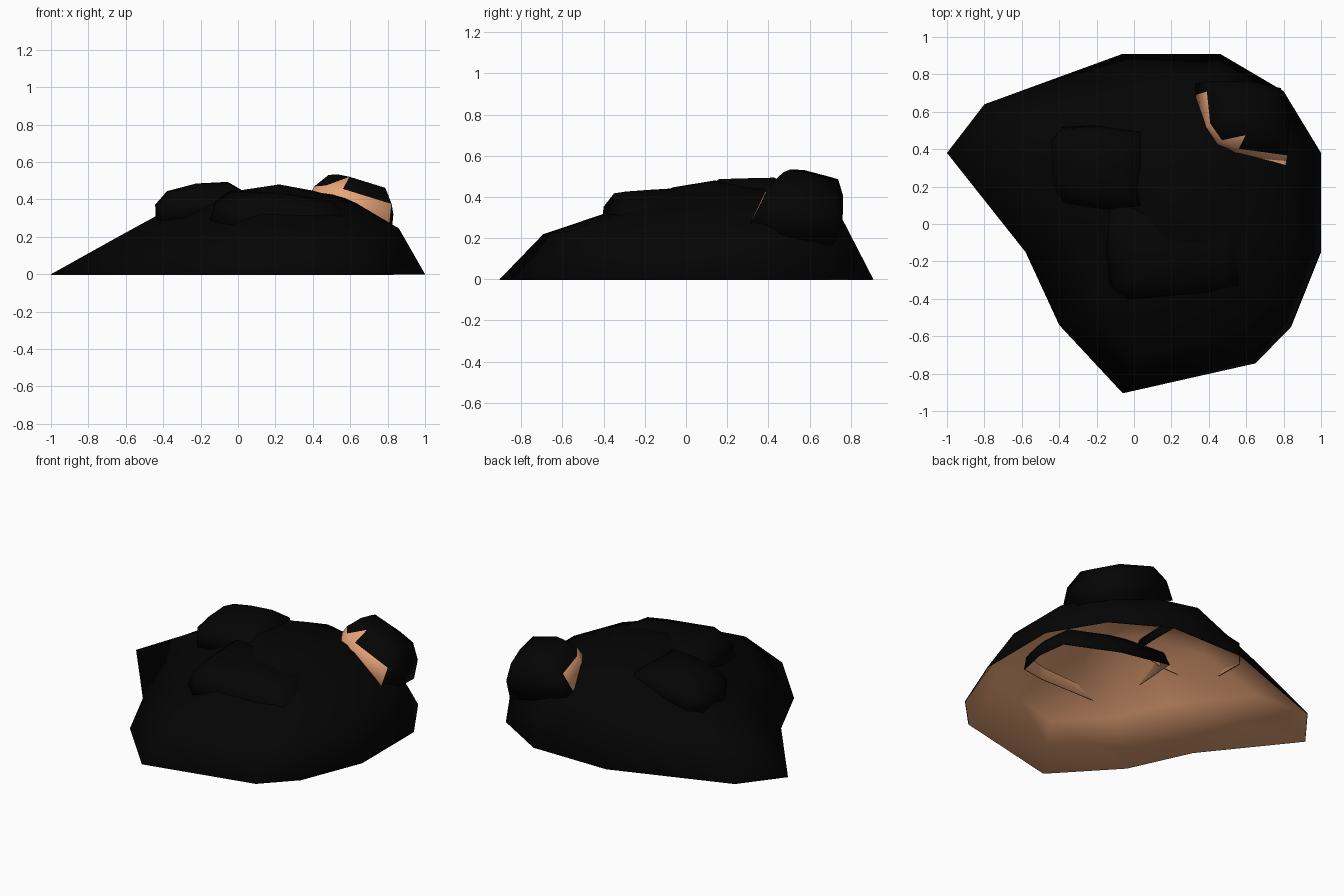
import bpy, bmesh

if "Cube" in bpy.data.objects:
    bpy.data.objects.remove(bpy.data.objects["Cube"])

def material(name, rgb):
    m = bpy.data.materials.new(name)
    m.diffuse_color = (*rgb, 1)
    m.use_nodes = True
    m.node_tree.nodes["Principled BSDF"].inputs["Base Color"].default_value = m.diffuse_color
    return m

BLACK = material("outline black", (0.0013, 0.0013, 0.0013))
TAN = material("sandy tan", (0.80, 0.37, 0.185))

def shell(name, rings, apex, tan_faces=(), tan_tris=()):
    """Open dome: stacked rings closed by a fan, black outside and tan inside.
    tan_faces / tan_tris hold (row, side) pairs left uncovered by the black skin."""
    bm = bmesh.new()
    rows = [[bm.verts.new(p) for p in ring] for ring in rings]
    n = len(rows[0])
    for k in range(len(rows) - 1):
        a, b = rows[k], rows[k + 1]
        for i in range(n):
            j = (i + 1) % n
            if (k, i) in tan_tris:
                bm.faces.new((a[i], a[j], b[j])).material_index = 1
                bm.faces.new((a[i], b[j], b[i]))
            else:
                f = bm.faces.new((a[i], a[j], b[j], b[i]))
                f.material_index = int((k, i) in tan_faces)
    top = bm.verts.new(apex)
    for i in range(n):
        bm.faces.new((rows[-1][i], rows[-1][(i + 1) % n], top))
    for f in bm.faces:
        f.smooth = True
    me = bpy.data.meshes.new(name)
    bm.to_mesh(me)
    bm.free()
    for m in (BLACK, TAN, TAN):
        me.materials.append(m)
    ob = bpy.data.objects.new(name, me)
    bpy.context.collection.objects.link(ob)
    # thin tan lining under the black skin
    s = ob.modifiers.new("lining", 'SOLIDIFY')
    s.thickness = 0.005
    s.offset = -1
    s.material_offset = 1
    return ob

# Mound: base outline (counter-clockwise) and shrunken rings, steeper at the back
base = [(-1, .38), (-.58, -.15), (-.4, -.54), (-.06, -.905), (.65, -.745), (.84, -.55),
        (1, -.15), (1, .38), (.8, .71), (.46, .91), (-.06, .91), (-.8, .64)]
shoulder = [(.105 + .755 * x, .046 + .818 * y, .22 + .025 * x) for x, y in base]
shoulder[9:] = [(.45, .78, .25), (.13, .74, .33), (-.48, .56, .26)]
rings = [
    [(x, y, 0) for x, y in base],
    shoulder,
    [(.16 + .47 * x, .10 + .47 * y, .37 + .03 * y + (.03 if y > .6 else 0)) for x, y in base],
    [(.20 + .20 * x, .12 + .20 * y, .447) for x, y in base],
]
shell("mound", rings, (.22, .14, .48))

# Rocks: open caps half sunk into the mound, each rising square to its tilted rim
def rock(name, outline, z0, gx, gy, height, skirt=.93, top=.66, **tan):
    cx = sum(p[0] for p in outline) / len(outline)
    cy = sum(p[1] for p in outline) / len(outline)
    def point(x, y, s, h):
        dx, dy, up = s * (x - cx), s * (y - cy), h * height
        return (cx + dx - gx * up, cy + dy - gy * up, z0 + gx * dx + gy * dy + up)
    def ring(s, h):
        return [point(x, y, s, h) for x, y in outline]
    shell(name, [ring(1, 0), ring(skirt, .5), ring(top, .88)], point(cx, cy, 0, 1), **tan)

rock("left_rock", [(-.44, .45), (-.43, .2), (-.37, .11), (-.14, .075), (.06, .09),
                   (.06, .3), (.05, .5), (-.2, .53), (-.38, .52)],
     .32, .15, .03, .165, skirt=.96, tan_tris={(0, 3)})
rock("front_rock", [(-.15, .15), (-.15, -.15), (-.13, -.33), (-.04, -.41), (.40, -.37),
                    (.57, -.33), (.6, -.15), (.56, .02), (.2, .12)],
     .26, -.08, .06, .175, skirt=.94, top=.72)
rock("right_rock", [(.33, .75), (.33, .69), (.35, .5), (.42, .4), (.52, .35),
                    (.81, .31), (.82, .5), (.77, .71), (.6, .75)],
     .285, -.35, -.3, .215, skirt=.9,
     tan_faces={(0, 1), (0, 2), (0, 3), (0, 4)}, tan_tris={(1, 3)})
